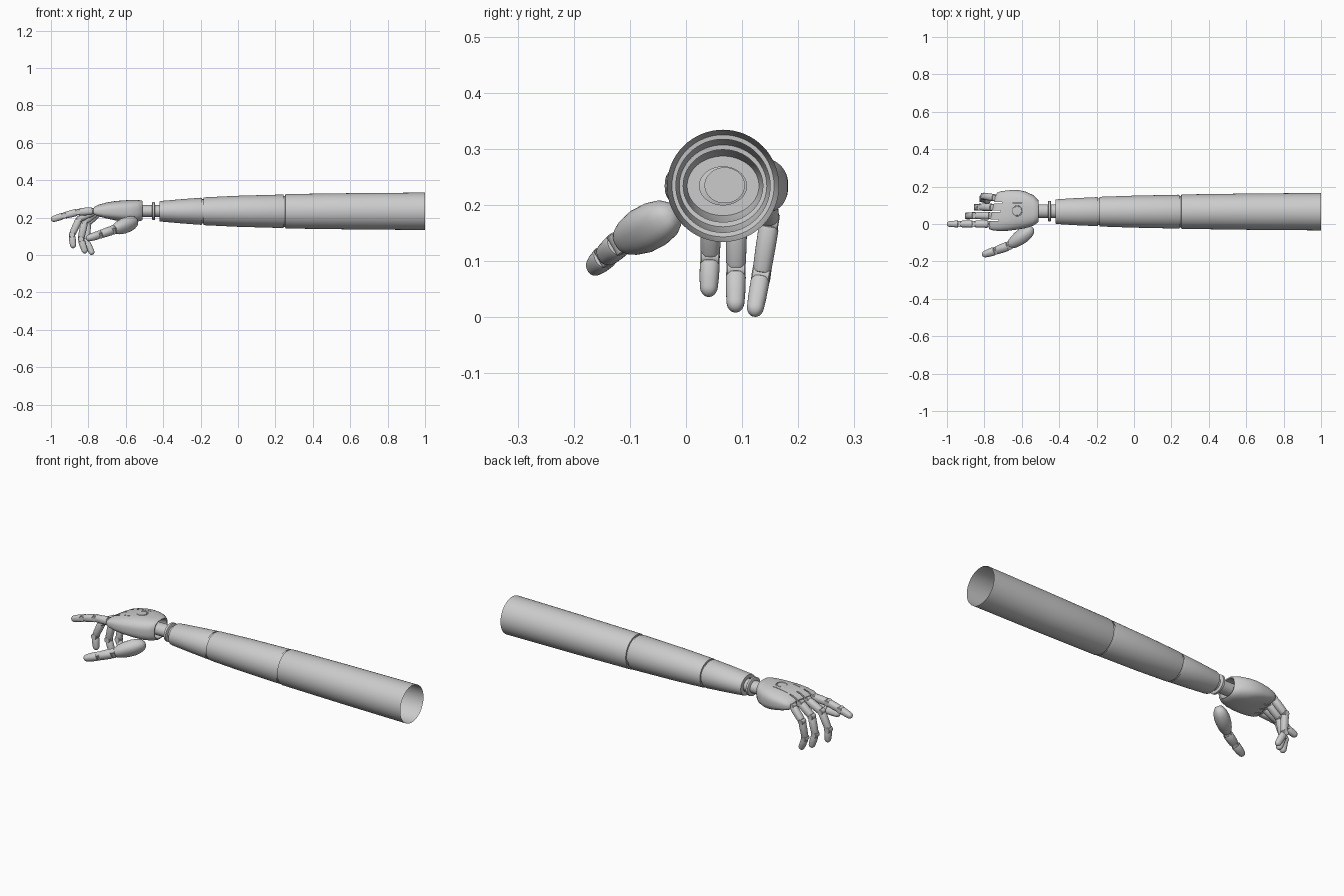
import bpy, bmesh, math
from mathutils import Vector

if "Cube" in bpy.data.objects:
    bpy.data.objects.remove(bpy.data.objects["Cube"])

X, Y, Z = Vector((1, 0, 0)), Vector((0, 1, 0)), Vector((0, 0, 1))


def superpoint(i, n, p):
    a = 2 * math.pi * i / n
    c, s = math.cos(a), math.sin(a)
    return (math.copysign(abs(c) ** (2 / p), c), math.copysign(abs(s) ** (2 / p), s))


def loft(name, sections, origin=Vector(), d=X, u=Y, v=Z, n=40, p=2.0, caps=(True, True)):
    """Skin elliptical sections (along, centre u, centre v, radius u, radius v)."""
    bm = bmesh.new()
    rings = []
    for s, cu, cv, ru, rv in sections:
        ring = []
        for i in range(n):
            a, b = superpoint(i, n, p)
            ring.append(bm.verts.new(origin + d * s + u * (cu + ru * a) + v * (cv + rv * b)))
        rings.append(ring)
    for r0, r1 in zip(rings, rings[1:]):
        for i in range(n):
            j = (i + 1) % n
            bm.faces.new((r0[i], r0[j], r1[j], r1[i]))
    if caps[0]:
        bm.faces.new(rings[0])
    if caps[1]:
        bm.faces.new(rings[-1])
    bmesh.ops.recalc_face_normals(bm, faces=bm.faces)
    me = bpy.data.meshes.new(name)
    bm.to_mesh(me)
    bm.free()
    ob = bpy.data.objects.new(name, me)
    bpy.context.collection.objects.link(ob)
    return ob


def frame(a, b, side):
    d = (b - a).normalized()
    u = (side - d * side.dot(d)).normalized()
    return d, u, d.cross(u)


def hinge(name, at, axis, r, half):
    d, u, v = frame(at, at + axis, X if abs(axis.x) < 0.8 else Z)
    e = r * 0.12
    loft(name, [(-half, 0, 0, r - e, r - e), (-half + e, 0, 0, r, r),
                (half - e, 0, 0, r, r), (half, 0, 0, r - e, r - e)], at, d, u, v, 24)


def phalanx(name, a, b, r0, r1, side, tip=False, gap=0.006):
    d, u, v = frame(a, b, side)
    L = (b - a).length
    s0, s1 = gap, L - (0 if tip else gap)
    sec = [(s0, 0.72 * r0), (s0 + 0.002, 0.9 * r0), (s0 + 0.008, r0),
           (s0 + 0.5 * (s1 - s0), (r0 + r1) / 2 * 1.02)]
    if tip:
        k = r1 * 1.2
        sec += [(s1 - k * (1 - math.sin(t)), r1 * max(math.cos(t), 0.04))
                for t in (math.pi / 2 * i / 6 for i in range(7))]
    else:
        sec += [(s1 - 0.006, r1), (s1 - 0.001, 0.92 * r1), (s1, 0.75 * r1)]
    loft(name, [(s, 0, 0, r, r * 1.02) for s, r in sec], a, d, u, v, 28, 2.3)


# Three tapered arm sleeves, hollow, each with a turned-in lip at the joint
CY, CZ = 0.066, 0.234
sleeves = {
    "upper_sleeve": [(1.0, .100, .100), (.62, .097, .097), (.258, .092, .092),
                     (.253, .091, .091), (.252, .084, .083), (.238, .084, .083)],
    "middle_sleeve": [(.238, .084, .083), (.244, .089, .088), (.238, .0905, .0895), (.0, .0855, .083),
                      (-.178, .0795, .0745), (-.184, .078, .073), (-.185, .071, .0645), (-.198, .071, .0645)],
    "lower_sleeve": [(-.198, .071, .0645), (-.192, .076, .071), (-.198, .0775, .0725), (-.31, .0725, .064),
                     (-.412, .066, .055), (-.42, .064, .053), (-.42, .042, .034), (-.39, .042, .034)],
}
for name, prof in sleeves.items():
    loft(name, [(x, CY, CZ, a, b) for x, a, b in prof], n=64, caps=(False, False))

# Wrist shaft with its thin collar
loft("wrist_shaft", [(x, .069, .235, .036, .032) for x in (-.40, -.57)])
loft("wrist_collar", [(-.444, .069, .235, .052, .045), (-.446, .069, .235, .055, .048),
                      (-.457, .069, .235, .055, .048), (-.459, .069, .235, .052, .045)])

# Palm: box-like loft (x, y min, y max, z min, z max) with a recessed cuff
rows = [(-.56, .025, .113, .195, .275), (-.513, .017, .121, .192, .283), (-.511, .012, .126, .188, .288),
        (-.516, .006, .133, .184, .292), (-.54, -.010, .155, .178, .294), (-.58, -.022, .173, .174, .294),
        (-.62, -.030, .181, .175, .292), (-.66, -.036, .182, .180, .288), (-.70, -.038, .179, .187, .281),
        (-.735, -.034, .174, .196, .271), (-.752, -.028, .168, .204, .262), (-.758, -.018, .158, .211, .255)]
palm = loft("palm", [(x, (a + b) / 2, (c + e) / 2, (b - a) / 2, (e - c) / 2) for x, a, b, c, e in rows],
            n=64, p=2.7)
for vert in palm.data.vertices:
    co = vert.co
    w = min(1, max(0, (-co.x - .58) / .17))
    if co.z < .225:  # hollow of the palm
        co.z += .014 * w * max(0, 1 - ((co.y - .07) / .1) ** 2)
    co.x += .22 * (co.y - .07) * w  # slanted knuckle line


def cut(target, cutter):
    m = target.modifiers.new("cut", "BOOLEAN")
    m.operation, m.solver, m.object = "DIFFERENCE", "EXACT", cutter
    bpy.context.view_layer.objects.active = target
    bpy.ops.object.modifier_apply(modifier=m.name)
    bpy.data.objects.remove(cutter)


def box(name, lo, hi):
    lo, hi = Vector(lo), Vector(hi)
    bpy.ops.mesh.primitive_cube_add(size=1, location=(lo + hi) / 2)
    ob = bpy.context.object
    ob.name, ob.scale = name, hi - lo
    return ob


# Panel lines on the back of the hand, slots between knuckles and the round port
bpy.ops.mesh.primitive_torus_add(major_radius=.026, minor_radius=.0035, major_segments=40,
                                 minor_segments=8, location=(-.625, .07, .2915))
cut(palm, bpy.context.object)
for y, x in ((.021, -.725), (.067, -.715), (.113, -.705)):
    cut(palm, box("slot_cutter", (-.80, y - .004, .15), (x, y + .004, .32)))
cut(palm, box("groove_cutter", (-.71, .1115, .279), (-.60, .1145, .32)))
cut(palm, box("side_groove_cutter", (-.70, .0195, .279), (-.66, .0225, .32)))

# Fingers: joint positions from knuckle to tip, and radius
fingers = {
    "index": ([(-.772, .000, .236), (-.855, .000, .230), (-.930, .000, .211), (-1.0, .000, .188)], .0195),
    "middle": ([(-.764, .045, .236), (-.848, .045, .195), (-.888, .043, .108), (-.880, .040, .036)], .0195),
    "ring": ([(-.754, .090, .234), (-.820, .090, .178), (-.840, .089, .085), (-.815, .088, .009)], .0195),
    "little": ([(-.742, .140, .232), (-.803, .149, .170), (-.811, .134, .075), (-.776, .121, .002)], .0185),
}
for name, (pts, r) in fingers.items():
    pts = [Vector(q) for q in pts]
    for i, part in enumerate(("proximal", "middle", "distal")):
        a, b = pts[i], pts[i + 1]
        r0, r1 = r * (1.03 - .06 * i), r * (.98 - .08 * i)
        phalanx(f"{name}_finger_{part}", a, b, r0, r1, Y, part == "distal")
        hinge(f"{name}_finger_hinge_{i}", a, frame(a, b, Y)[1], r * .82, r * .88)
    # knuckle block linking finger and palm
    k = pts[0]
    loft(f"{name}_knuckle", [(-.004, 0, 0, r * .6, r * .7), (.045, 0, 0, r * .75, r * .8)], k, n=24, p=3)

# Thumb: swollen base, then two slimmer segments
base, mid, tip1, tip2 = (Vector(q) for q in ((-.540, -.022, .183), (-.668, -.116, .134),
                                             (-.738, -.142, .110), (-.812, -.166, .086)))
side = Vector((.3, -.3, .9))
d, u, v = frame(base, mid, side)
L = (mid - base).length
loft("thumb_base", [(L * t, 0, 0, a, b) for t, a, b in (
    (0, .004, .004), (.02, .016, .014), (.08, .027, .024), (.2, .036, .032), (.38, .041, .037), (.58, .041, .036),
    (.78, .035, .031), (.9, .028, .025), (.95, .023, .021), (.965, .016, .015))],
    base, d, u, v, 36, 2.3)
hinge("thumb_hinge_0", mid, frame(mid, tip1, side)[1], .018, .020)
phalanx("thumb_proximal", mid, tip1, .0235, .0215, side)
hinge("thumb_hinge_1", tip1, frame(tip1, tip2, side)[1], .016, .018)
phalanx("thumb_distal", tip1, tip2, .0215, .0175, side, True)

# Smooth shading with crisp edges
bpy.ops.object.select_all(action="SELECT")
bpy.context.view_layer.objects.active = palm
bpy.ops.object.shade_smooth_by_angle(angle=math.radians(35))
